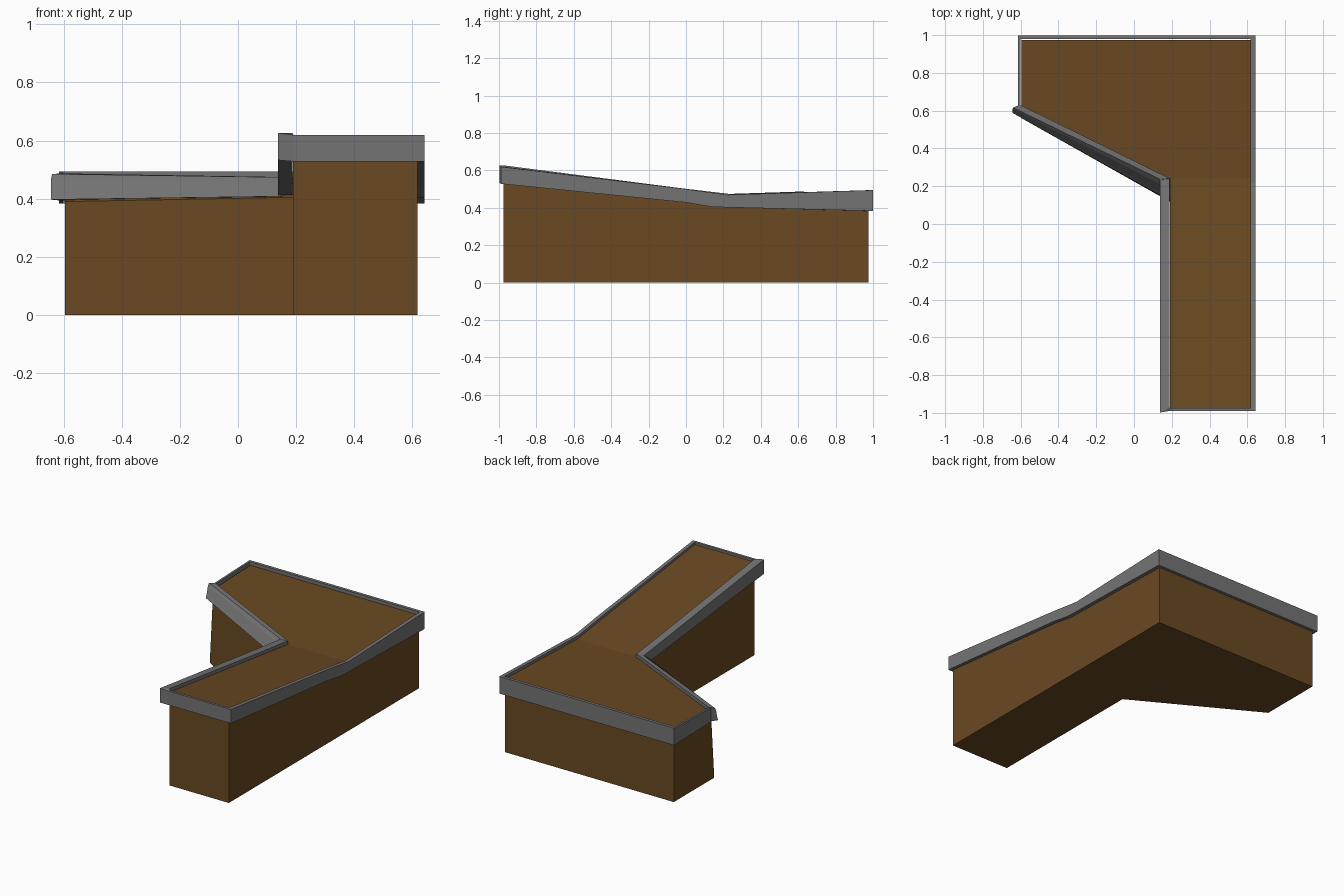
import bpy, bmesh


def material(name, rgb):
    m = bpy.data.materials.new(name)
    m.diffuse_color = (*rgb, 1)
    return m


def finish(bm, name, mat):
    bmesh.ops.recalc_face_normals(bm, faces=bm.faces)
    me = bpy.data.meshes.new(name)
    bm.to_mesh(me)
    bm.free()
    me.materials.append(mat)
    ob = bpy.data.objects.new(name, me)
    bpy.context.collection.objects.link(ob)
    return ob


def sweep(name, sections, mat):
    """Join matching cross-sections into a capped strip."""
    bm = bmesh.new()
    rings = [[bm.verts.new(p) for p in s] for s in sections]
    n = len(rings[0])
    for a, b in zip(rings, rings[1:]):
        for i in range(n):
            j = (i + 1) % n
            bm.faces.new((a[i], a[j], b[j], b[i]))
    bm.faces.new(rings[0])
    bm.faces.new(rings[-1])
    return finish(bm, name, mat)


brown = material("brown", (0.142, 0.067, 0.016))
grey = material("grey", (0.175, 0.175, 0.175))

# Body: straight arm and flared end, with a folded top
arm = [(0.19, -0.975, 0.605), (0.617, -0.975, 0.605), (0.617, 0.0, 0.482),
       (0.617, 0.24, 0.452), (0.19, 0.24, 0.452), (0.19, 0.0, 0.482)]
end = [(0.617, 0.975, 0.475), (-0.595, 0.975, 0.475), (-0.595, 0.625, 0.464)]
bm = bmesh.new()
outline = arm + end
# The diagonal wall leans outwards towards the floor
mid_y, low_y = {4: 0.15, 8: 0.59}, {4: 0.118, 8: 0.56}
top = [bm.verts.new(p) for p in outline]
mid = [bm.verts.new((x, mid_y.get(i, y), 0.405 if y < 0.5 else 0.39))
       for i, (x, y, z) in enumerate(outline)]
low = [bm.verts.new((x, low_y.get(i, y), 0)) for i, (x, y, z) in enumerate(outline)]
for f in ((0, 1, 2, 5), (5, 2, 3, 4), (4, 3, 6, 7, 8)):
    bm.faces.new([top[i] for i in f])
    bm.faces.new([low[i] for i in reversed(f)])
loop = (0, 1, 2, 3, 6, 7, 8, 4, 5)
for a, b in ((top, mid), (mid, low)):
    for i, j in zip(loop, loop[1:] + loop[:1]):
        bm.faces.new((a[i], b[i], b[j], a[j]))
finish(bm, "body", brown)

# Rim stations: outer x, y, inner x, y, top z, bottom z
stations = [
    (-0.615, 0.620, -0.602, 0.625, 0.483, 0.392),
    (-0.615, 0.999, -0.602, 0.979, 0.494, 0.383),
    (0.642, 0.999, 0.618, 0.979, 0.494, 0.383),
    (0.642, 0.220, 0.618, 0.220, 0.469, 0.402),
    (0.642, 0.140, 0.618, 0.140, 0.480, 0.404),
    (0.642, 0.000, 0.618, 0.000, 0.500, 0.428),
    (0.642, -0.989, 0.618, -0.973, 0.619, 0.528),
    (0.192, -0.989, 0.192, -0.973, 0.619, 0.528),
    (0.138, -0.998, 0.187, -0.972, 0.626, 0.533),
    (0.138, 0.000, 0.187, 0.000, 0.501, 0.430),
    (0.138, 0.235, 0.187, 0.240, 0.473, 0.406),
]
sweep("rim", [[(ox, oy, lo), (ox, oy, hi), (ix, iy, hi), (ix, iy, lo)]
              for ox, oy, ix, iy, hi, lo in stations], grey)

# Slanted rim strip along the diagonal side
sweep("diagonal_rim", [
    [(-0.605, 0.632, 0.393), (-0.605, 0.632, 0.487), (-0.640, 0.616, 0.485),
     (-0.643, 0.610, 0.468), (-0.643, 0.596, 0.415), (-0.643, 0.588, 0.397)],
    [(0.188, 0.242, 0.406), (0.188, 0.242, 0.474), (0.140, 0.236, 0.474),
     (0.140, 0.210, 0.455), (0.140, 0.168, 0.425), (0.140, 0.150, 0.408)],
], grey)
